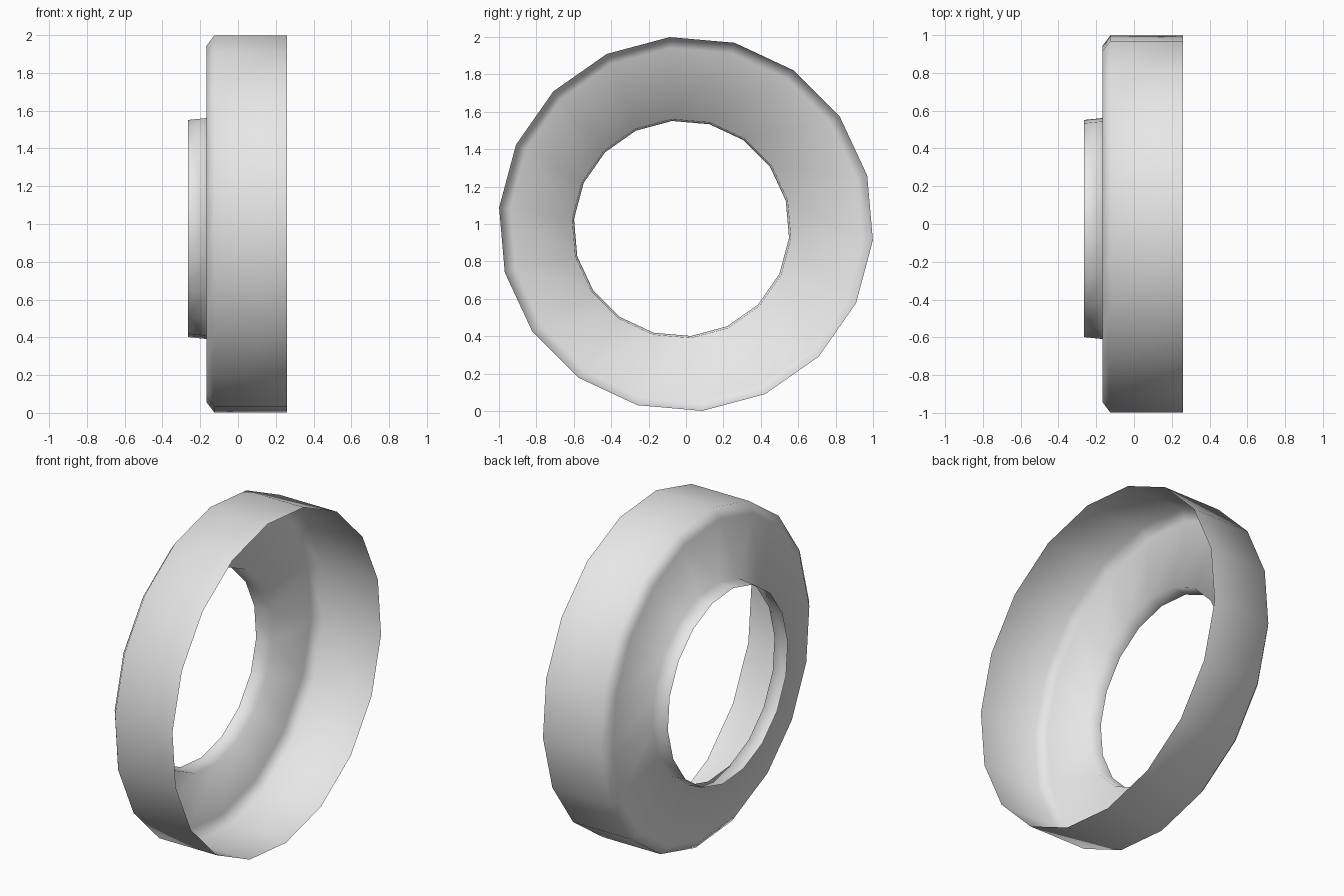
import bpy
import bmesh
from math import cos, sin, radians

cube = bpy.data.objects.get("Cube")
if cube:
    bpy.data.objects.remove(cube)

SIDES = 18
PHASE = radians(-5)
STEP = radians(360 / SIDES)

# One plain grey for the whole shell
grey = bpy.data.materials.new("plain_grey")
grey.use_nodes = True
colour = (0.8, 0.8, 0.8, 1)
grey.diffuse_color = colour
grey.node_tree.nodes["Principled BSDF"].inputs["Base Color"].default_value = colour


def add_ring(bm, x, radius, shift):
    """Ring of vertices around the x axis, shifted equally in y and z."""
    return [bm.verts.new((x,
                          shift + radius * cos(PHASE + i * STEP),
                          1 + shift + radius * sin(PHASE + i * STEP)))
            for i in range(SIDES)]


# Profile from the open rim to the end of the lip: x, radius, off-centre shift
profile = [
    (0.26, 1.003, 0),          # open rim
    (-0.125, 1.003, 0),        # end of outer wall
    (-0.168, 0.945, 0),        # bevelled corner
    (-0.168, 0.587, -0.024),   # flat disc up to the off-centre hole
    (-0.264, 0.577, -0.024),   # tapered lip
]

bm = bmesh.new()
rings = [add_ring(bm, *point) for point in profile]
for a, b in zip(rings, rings[1:]):
    for i in range(SIDES):
        j = (i + 1) % SIDES
        bm.faces.new((a[i], a[j], b[j], b[i]))

# Turn the normals so the wall faces away from the axis
bm.normal_update()
wall = bm.faces[:][0]
centre = wall.calc_center_median()
if wall.normal.y * centre.y + wall.normal.z * (centre.z - 1) < 0:
    bmesh.ops.reverse_faces(bm, faces=bm.faces[:])

# Smooth shading throughout, as the shell has no sharp creases
for face in bm.faces:
    face.smooth = True

mesh = bpy.data.meshes.new("ring_shell")
bm.to_mesh(mesh)
bm.free()
mesh.materials.append(grey)
shell = bpy.data.objects.new("ring_shell", mesh)
bpy.context.collection.objects.link(shell)
